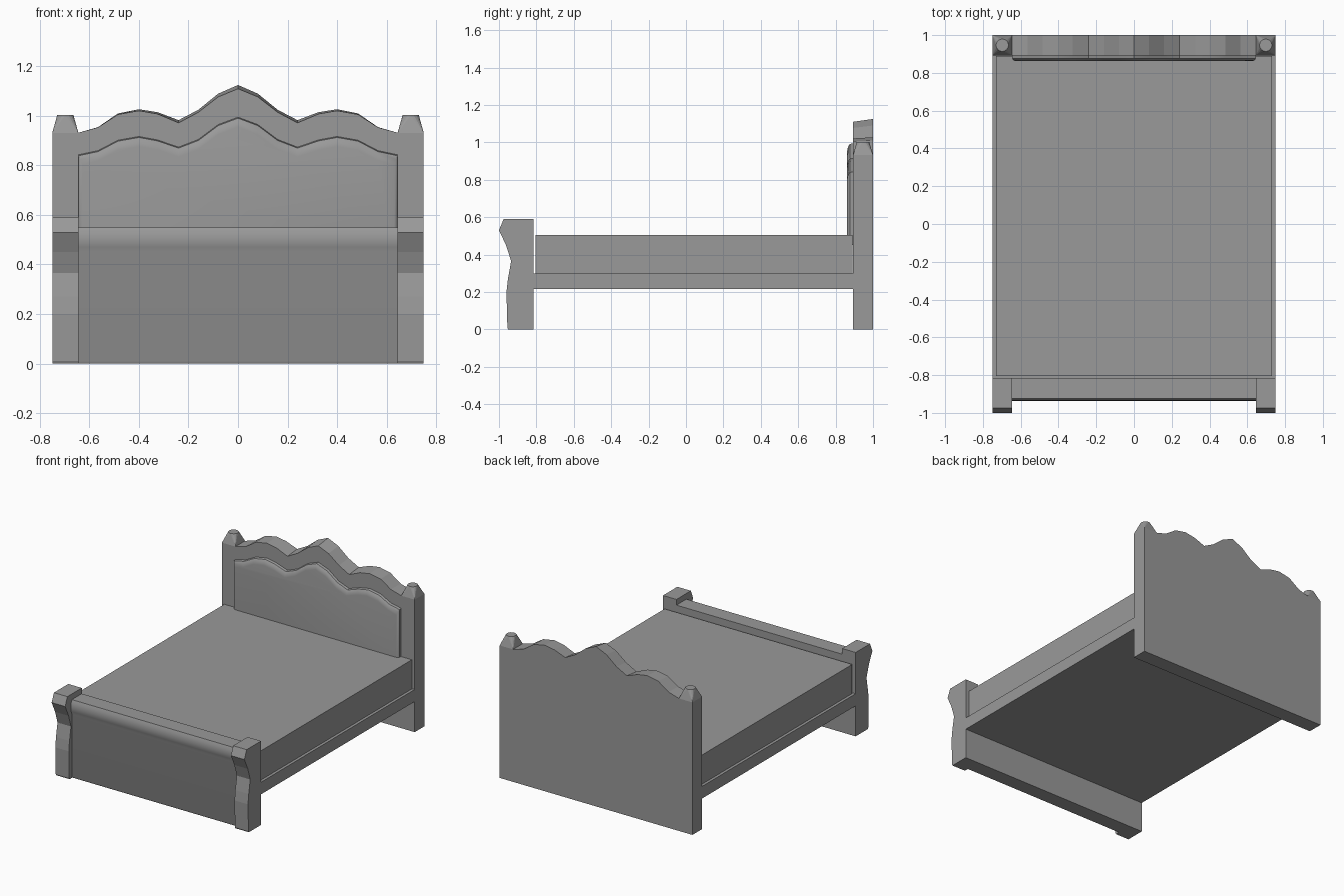
import bpy
import bmesh
from mathutils import Vector

if "Cube" in bpy.data.objects:
    bpy.data.objects.remove(bpy.data.objects["Cube"])

GREY = (0.32, 0.32, 0.32, 1)
mat = bpy.data.materials.new("plain grey")
mat.use_nodes = True
mat.diffuse_color = GREY
mat.node_tree.nodes["Principled BSDF"].inputs["Base Color"].default_value = GREY

HALF = 0.75      # half width of the bed
INNER = 0.645    # inner side of the posts
HEAD = 0.893     # front of the headboard
FOOT = -0.815    # back of the footboard


def finish(name, bm, smooth=None):
    bmesh.ops.recalc_face_normals(bm, faces=bm.faces)
    mesh = bpy.data.meshes.new(name)
    bm.to_mesh(mesh)
    bm.free()
    mesh.materials.append(mat)
    ob = bpy.data.objects.new(name, mesh)
    bpy.context.collection.objects.link(ob)
    if smooth:
        bpy.ops.object.select_all(action='DESELECT')
        ob.select_set(True)
        bpy.context.view_layer.objects.active = ob
        bpy.ops.object.shade_smooth_by_angle(angle=smooth)
    return ob


def loft(name, rings, smooth=None):
    """Solid through matching rings of points, capped at both ends."""
    bm = bmesh.new()
    rows = [[bm.verts.new(p) for p in ring] for ring in rings]
    n = len(rows[0])
    for a, b in zip(rows, rows[1:]):
        for i in range(n):
            j = (i + 1) % n
            bm.faces.new((a[i], a[j], b[j], b[i]))
    bm.faces.new(rows[0])
    bm.faces.new(rows[-1])
    return finish(name, bm, smooth)


def box(name, x0, x1, y0, y1, z0, z1):
    corners = [(x0, y0), (x1, y0), (x1, y1), (x0, y1)]
    return loft(name, [[(x, y, z) for x, y in corners] for z in (z0, z1)])


def extrude_x(name, profile, x0, x1, smooth=None):
    return loft(name, [[(x, y, z) for y, z in profile] for x in (x0, x1)], smooth)


def wave_ring(y, heights, bottom, half=INNER, drop=0.0):
    """Outline in the xz plane with a mirrored wavy top."""
    xs = [0, 0.08, 0.16, 0.24, 0.325, 0.4, 0.485, 0.565, half]
    right = [(x, y, z - drop) for x, z in zip(xs, heights)]
    left = [(-x, y, z) for x, y, z in right[:0:-1]]
    return [(-half, y, bottom)] + left + right + [(half, y, bottom)]


# Headboard with its carved top, falling slightly towards the front
crest_back = [1.125, 1.09, 1.025, 0.983, 1.015, 1.027, 1.01, 0.955, 0.932]
crest_front = [1.11, 1.077, 1.015, 0.972, 1.008, 1.021, 1.006, 0.954, 0.932]
loft("headboard", [wave_ring(HEAD, crest_front, 0), wave_ring(1.0, crest_back, 0)])

# Raised panel with a softened front edge
panel = [0.995, 0.965, 0.905, 0.874, 0.903, 0.917, 0.902, 0.86, 0.843]
loft("headboard_panel", [
    wave_ring(HEAD, panel, 0.45),
    wave_ring(0.876, panel, 0.45, drop=0.004),
    wave_ring(0.866, panel, 0.45, 0.638, 0.018),
    wave_ring(0.862, panel, 0.45, 0.628, 0.04)], 0.6)

# Carved footboard posts and rail profiles, as (y, z)
post_profile = [(FOOT, 0), (FOOT, 0.59), (-0.975, 0.59), (-1, 0.53), (-0.962, 0.45),
                (-0.935, 0.365), (-0.952, 0.27), (-0.96, 0.2), (-0.955, 0.01), (-0.95, 0)]
rail_profile = [(FOOT, 0), (FOOT, 0.55), (-0.925, 0.55), (-0.934, 0.53), (-0.938, 0.5),
                (-0.934, 0.47), (-0.925, 0.45), (-0.925, 0.01), (-0.92, 0)]
extrude_x("footboard", rail_profile, -INNER, INNER, 0.6)

for side, name in ((1, "left"), (-1, "right")):
    a, b = sorted((side * INNER, side * HALF))
    extrude_x(name + "_foot_post", post_profile, a, b)
    box(name + "_head_post", a, b, HEAD, 1.0, 0, 0.932)

    # Post cap tapering from the square post to a round top
    cx, cy = (a + b) / 2, (HEAD + 1) / 2
    bm = bmesh.new()
    bmesh.ops.create_circle(bm, segments=16, radius=0.033)
    bmesh.ops.translate(bm, verts=bm.verts, vec=Vector((cx, cy, 1.003)))
    for x in (a, b):
        for y in (HEAD, 1.0):
            bm.verts.new((x, y, 0.932))
    bmesh.ops.convex_hull(bm, input=bm.verts)
    finish(name + "_post_cap", bm)

# Bed base and mattress
box("bed_base", -HALF, HALF, FOOT, HEAD, 0.215, 0.3)
box("mattress", -0.73, 0.73, -0.805, 0.89, 0.3, 0.505)
